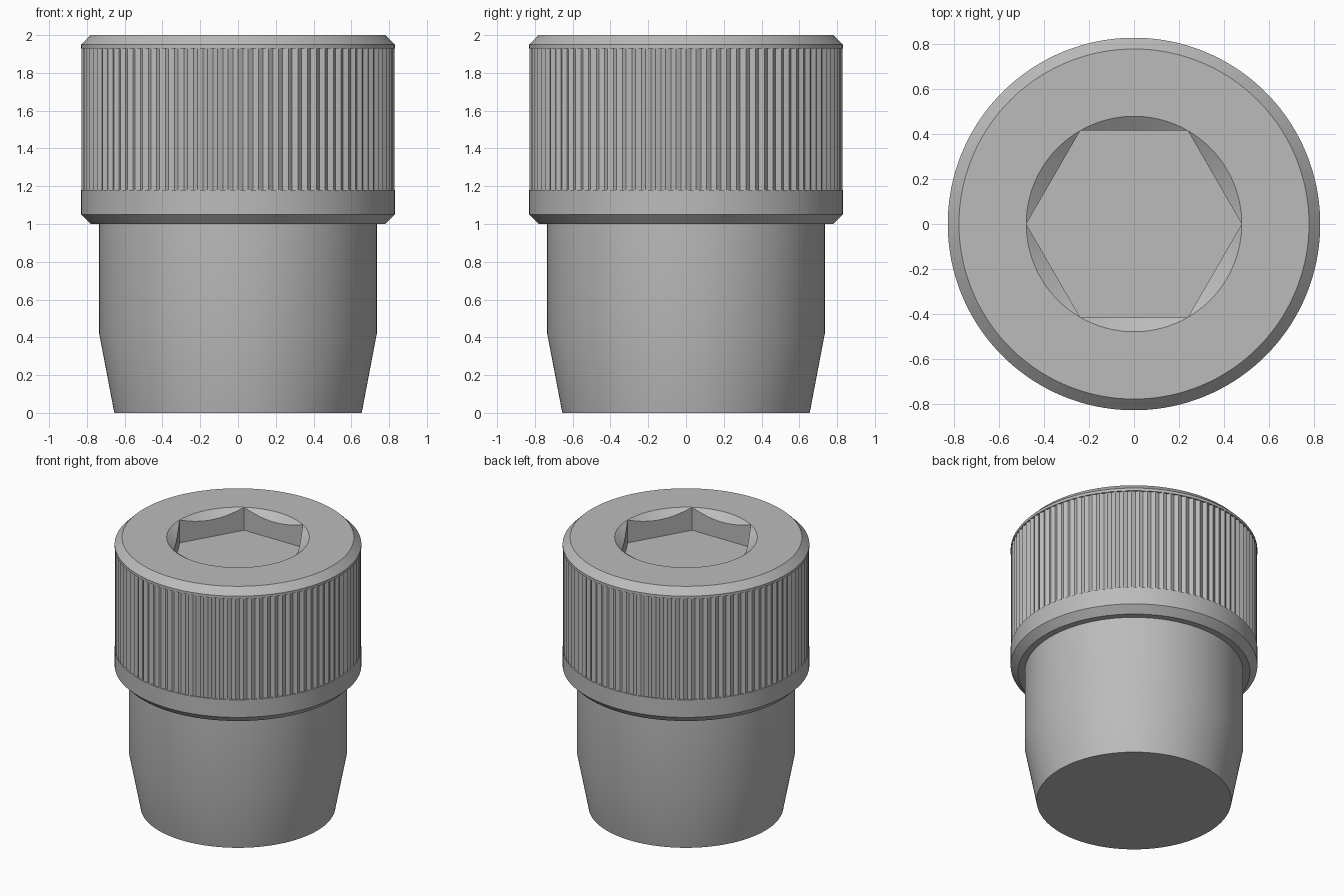
import bpy, bmesh, math

if "Cube" in bpy.data.objects:
    bpy.data.objects.remove(bpy.data.objects["Cube"], do_unlink=True)

TEETH = 96
SEGMENTS = TEETH * 2

steel = bpy.data.materials.new("grey_steel")
steel.use_nodes = True
steel.diffuse_color = (0.5, 0.5, 0.5, 1)
steel.node_tree.nodes["Principled BSDF"].inputs["Base Color"].default_value = (0.5, 0.5, 0.5, 1)


def circle(radius, z):
    return lambda i: (radius, z)


def knurl(z, peak=0.829, depth=0.014):
    return lambda i: (peak - depth * (i % 2), z)


def hex_radius(i, corner=0.48):
    a = (math.tau * i / SEGMENTS) % (math.pi / 3) - math.pi / 6
    return corner * math.cos(math.pi / 6) / math.cos(a)


def hex_floor(z):
    return lambda i: (hex_radius(i), z)


def hex_rim(z, slope=0.7):
    # where the conical countersink meets the hexagon walls
    return lambda i: (hex_radius(i), z - slope * (0.48 - hex_radius(i)))


def lathe(name, rings, cap_first=False, cap_last=False, flat_band=None):
    """Skin a stack of rings; each ring gives radius and height per segment."""
    bm = bmesh.new()
    loops = []
    for ring in rings:
        loop = []
        for i in range(SEGMENTS):
            r, z = ring(i)
            a = math.tau * i / SEGMENTS
            loop.append(bm.verts.new((r * math.cos(a), r * math.sin(a), z)))
        loops.append(loop)
    for low, high in zip(loops, loops[1:]):
        for i in range(SEGMENTS):
            j = (i + 1) % SEGMENTS
            bm.faces.new((low[i], low[j], high[j], high[i]))
    if cap_first:
        bm.faces.new(loops[0][::-1])
    if cap_last:
        bm.faces.new(loops[-1])
    bmesh.ops.remove_doubles(bm, verts=bm.verts, dist=1e-5)
    mesh = bpy.data.meshes.new(name)
    bm.to_mesh(mesh)
    bm.free()
    mesh.materials.append(steel)
    obj = bpy.data.objects.new(name, mesh)
    bpy.context.collection.objects.link(obj)
    bpy.ops.object.select_all(action="DESELECT")
    obj.select_set(True)
    bpy.context.view_layer.objects.active = obj
    bpy.ops.object.shade_smooth_by_angle(angle=math.radians(25))
    if flat_band:
        for p in mesh.polygons:
            if flat_band[0] < p.center.z < flat_band[1]:
                p.use_smooth = p.center.xy.length < 0.6
    return obj


# Plain shank with a tapered lead-in
lathe("shank", [circle(0.655, 0), circle(0.735, 0.42), circle(0.735, 1)], cap_first=True)

# Chamfered head with knurled grip band and hexagon socket
lathe("socket_head", [
    circle(0.735, 1), circle(0.78, 1), circle(0.83, 1.05), circle(0.83, 1.18),
    knurl(1.18), knurl(1.93), circle(0.83, 1.93),
    circle(0.83, 1.95), circle(0.78, 2),
    circle(0.48, 2), hex_rim(2), hex_floor(1.83),
], cap_last=True, flat_band=(1.19, 1.92))
